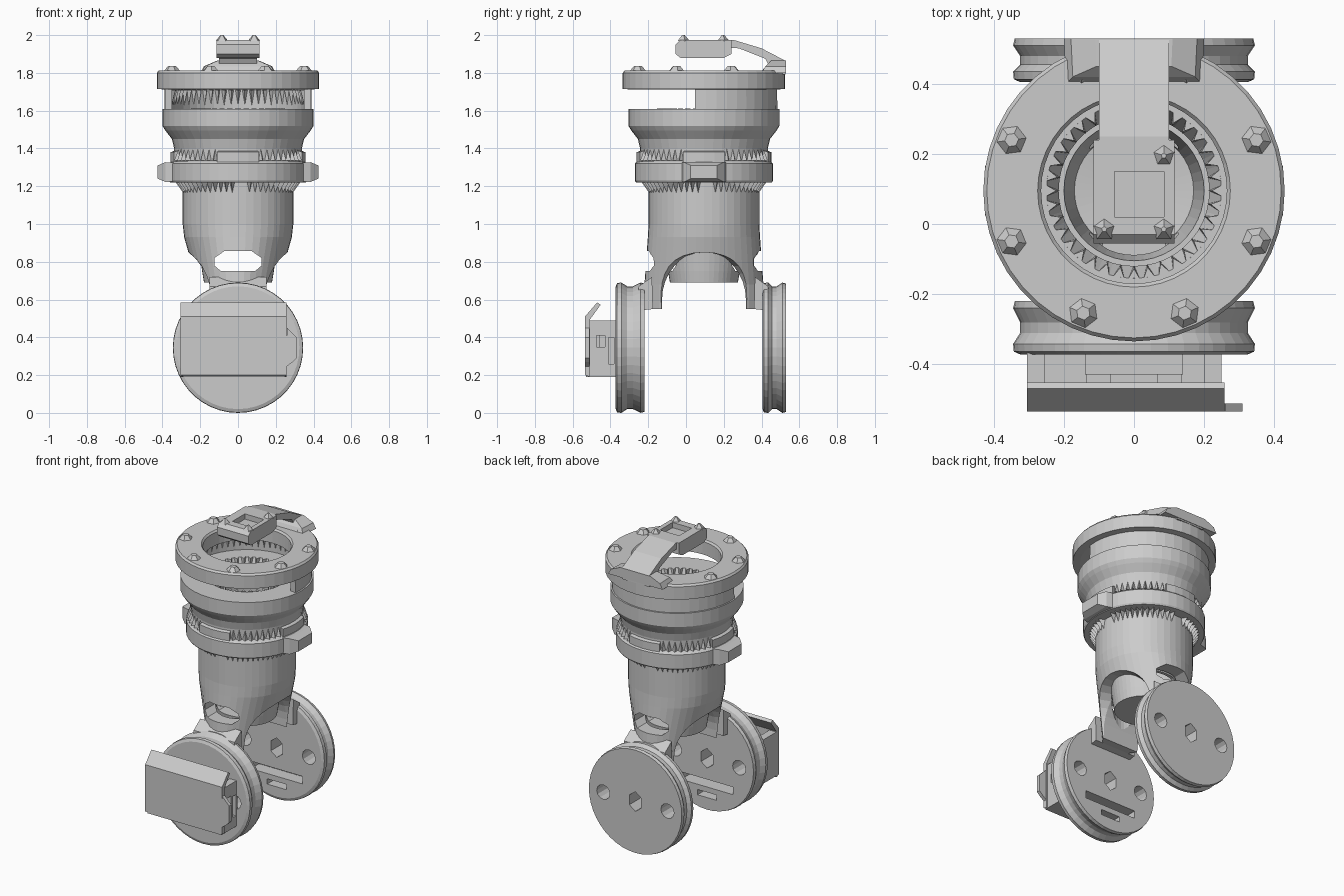
import bpy, bmesh
from math import sin, cos, pi, radians
from mathutils import Matrix, Vector

if "Cube" in bpy.data.objects:
    bpy.data.objects.remove(bpy.data.objects["Cube"])

CY = 0.095      # y of the vertical tube axis
DZ = 0.345      # height of the disc centres
SEG = 44


def make(name, bm, cutter=False):
    bmesh.ops.recalc_face_normals(bm, faces=bm.faces)
    me = bpy.data.meshes.new(name)
    bm.to_mesh(me)
    bm.free()
    ob = bpy.data.objects.new(name, me)
    bpy.context.collection.objects.link(ob)
    ob.hide_render = cutter
    return ob


def bridge(bm, loops, wrap):
    """Quads between successive loops; either wrap the loop list or cap both ends."""
    n, m = len(loops[0]), len(loops)
    for k in range(m if wrap else m - 1):
        a, b = loops[k], loops[(k + 1) % m]
        for i in range(n):
            j = (i + 1) % n
            bm.faces.new((a[i], a[j], b[j], b[i]))
    if not wrap:
        bm.faces.new(loops[0])
        bm.faces.new(loops[-1])


def lathe(name, rings, wrap=True, a0=0, a1=360, matrix=None, cutter=False):
    """Revolve (rx, ry, z) rings around z; a partial sweep gets end caps."""
    bm = bmesh.new()
    full = a1 - a0 >= 360
    n = SEG if full else int(SEG * (a1 - a0) / 360) + 1
    angs = [radians(a0 + (a1 - a0) * i / (n if full else n - 1)) for i in range(n)]
    if full:
        bridge(bm, [[bm.verts.new((rx * cos(a), ry * sin(a), z)) for a in angs]
                    for rx, ry, z in rings], wrap)
    else:
        bridge(bm, [[bm.verts.new((rx * cos(a), ry * sin(a), z)) for rx, ry, z in rings]
                    for a in angs], False)
    bm.transform(matrix or Matrix.Translation((0, CY, 0)))
    return make(name, bm, cutter)


def circ(pts):
    return [(r, r, z) for r, z in pts]


def extrude_x(name, poly, x0, x1, cutter=False):
    bm = bmesh.new()
    bridge(bm, [[bm.verts.new((x, y, z)) for y, z in poly] for x in (x0, x1)], False)
    return make(name, bm, cutter)


def extrude_y(name, poly, y0, y1, cutter=False):
    bm = bmesh.new()
    bridge(bm, [[bm.verts.new((x, y, z)) for x, z in poly] for y in (y0, y1)], False)
    return make(name, bm, cutter)


def box(name, x0, x1, y0, y1, z0, z1, cutter=False):
    return extrude_x(name, [(y0, z0), (y1, z0), (y1, z1), (y0, z1)], x0, x1, cutter)


def cut(ob, cutters):
    for c in cutters:
        m = ob.modifiers.new("cut", 'BOOLEAN')
        m.operation, m.solver, m.object = 'DIFFERENCE', 'EXACT', c
        bpy.context.view_layer.objects.active = ob
        bpy.ops.object.modifier_apply(modifier=m.name)


def drop(cutters):
    for c in cutters:
        bpy.data.objects.remove(c)


def oval(cx, cz, rx, rz, n=12, start=0):
    return [(cx + rx * cos(start + 2 * pi * i / n), cz + rz * sin(start + 2 * pi * i / n))
            for i in range(n)]


def teeth(name, angles, width, base_r, tip_r, z_base, z_tip, r_end):
    """Row of small pointed ridges: root line at base_r, crest at tip_r, ending at z_tip."""
    bm = bmesh.new()
    for a in angles:
        p = lambda da, r, z: bm.verts.new((r * cos(radians(a + da)), CY + r * sin(radians(a + da)), z))
        v = [p(-width, base_r, z_base), p(width, base_r, z_base),
             p(0, tip_r, z_base), p(0, r_end, z_tip)]
        for f in ((0, 1, 2), (0, 1, 3), (1, 2, 3), (0, 2, 3)):
            bm.faces.new([v[i] for i in f])
    return make(name, bm)


# Main tube: fork skirt, neck, collar, flare and shelf in one hollow section
tube = lathe("main_tube", [
    (.19, .315, .55), (.215, .315, .68), (.285, .297, .93), (.293, .293, 1.0)] + circ([
        (.293, 1.22), (.36, 1.22), (.366, 1.23), (.366, 1.32), (.355, 1.33), (.338, 1.335),
        (.338, 1.40), (.35, 1.45), (.385, 1.495), (.40, 1.52), (.40, 1.61), (.25, 1.61),
        (.215, 1.53), (.215, .97)]) + [(.17, .22, .75), (.13, .21, .55)])
cup = lathe("inner_cup", circ([(.01, .69), (.18, .69), (.19, .75), (.218, .98), (.20, .98),
                               (.17, .76), (.01, .74)]))

# Flared arch running sideways through the skirt, and oval windows front and back
bm = bmesh.new()
arch = []
for x, h in ((-.34, .36), (-.24, .29), (-.13, .222), (.13, .222), (.24, .29), (.34, .36)):
    pts = [(-h, .4)] + [(-h * cos(pi * i / 16), .60 + .25 * sin(pi * i / 16)) for i in range(17)] + [(h, .4)]
    arch.append([bm.verts.new((x, CY + y, z)) for y, z in pts])
bridge(bm, arch, False)
tunnel = make("arch_cutter", bm, True)
window = extrude_y("window_cutter", [(-.125, .78), (-.09, .75), (.09, .75), (.125, .78), (.125, .82),
                                     (.07, .858), (-.07, .858), (-.125, .82)], -.5, .7, True)
cut(tube, [tunnel, window])
cut(cup, [window])
drop([tunnel, window])

# Head ring, and the wall that carries it around the back half
lathe("head_ring", circ([(.385, 1.712), (.43, 1.715), (.43, 1.80), (.42, 1.812), (.275, 1.812),
                         (.265, 1.80), (.265, 1.715)]))
lathe("back_wall", circ([(.352, 1.605), (.39, 1.605), (.388, 1.72), (.352, 1.72)]), a0=-7, a1=187)

# Faceted studs on the ring
bm = bmesh.new()
for k in range(8):
    a = radians(22.5 + 45 * k)
    m = Matrix.Translation((.378 * cos(a), CY + .378 * sin(a), 1.82)) @ Matrix.Rotation(a, 4, 'Z')
    bmesh.ops.create_cone(bm, cap_ends=True, segments=6, radius1=.05, radius2=.02, depth=.034, matrix=m)
make("ring_studs", bm)

# Ridge rows
clusters = [45 + 90 * k + d for k in range(4) for d in range(-24, 25, 6)]
teeth("upper_ridges", clusters, 2.8, .334, .362, 1.335, 1.40, .336)
teeth("lower_ridges", [c + d for c in range(0, 360, 6) for d in (0,) if c % 90 > 6], 2.8, .29, .335, 1.225, 1.165, .292)
teeth("wall_ridges", range(0, 181, 6), 2.6, .355, .33, 1.71, 1.62, .354)
teeth("shelf_ridges", range(0, 360, 10), 3.5, .25, .222, 1.612, 1.53, .213)

# Collar lugs left and right, small blocks above the collar on four sides
for s, side in ((-1, "left"), (1, "right")):
    bm = bmesh.new()
    bridge(bm, [[bm.verts.new((s * x, CY + y, z)) for y, z in
                 ((-h, 1.275 - v), (h, 1.275 - v), (h, 1.275 + v), (-h, 1.275 + v))]
                for x, h, v in ((.33, .12, .05), (.385, .105, .052), (.425, .07, .035))], False)
    make(side + "_collar_lug", bm)
for k in range(4):
    lathe("collar_block_%d" % k, circ([(.33, 1.325), (.357, 1.325), (.357, 1.38), (.33, 1.39)]),
          a0=90 * k - 18, a1=90 * k + 18)

# Two mounting discs with grooved rims and matching holes
hole_shapes = [oval(0, DZ, .05, .065, 6, pi / 6), oval(-.235, DZ, .048, .048), oval(.235, DZ, .048, .048),
               [(-.19, .155), (.19, .155), (.19, .205), (-.19, .205)],
               [(-.07, .085), (.07, .085), (.07, .12), (-.07, .12)]]
for name, y0, y1 in (("front_disc", -.372, -.22), ("back_disc", .405, .53)):
    d = y1 - y0
    turn = Matrix.Translation((0, y0, DZ)) @ Matrix.Rotation(-pi / 2, 4, 'X')
    disc = lathe(name, circ([(.325, 0), (.343, .008), (.345, .03), (.325, d * .4), (.325, d * .6),
                             (.345, d - .02), (.34, d)]), wrap=False, matrix=turn)
    holes = [extrude_y("hole_cutter", s, y0 - .1 if i < 3 else y0 + (.04 if y0 < 0 else -.1),
                       y1 + .1 if i < 3 or y0 < 0 else y1 - .04, True) for i, s in enumerate(hole_shapes)]
    cut(disc, holes)
    drop(holes)
    # bridge piece tying the disc to the fork leg
    near = y1 if y0 < 0 else y0
    inward = 1 if y0 < 0 else -1
    extrude_x(name + "_bridge", [(near - inward * .04, .54), (near + inward * .045, .55),
                                 (near + inward * .04, .72), (near - inward * .03, .67)], -.15, .15)

# Front clip: bent cover plate, side tab, shelf, cheeks and central block
extrude_x("clip_plate", [(-.51, .19), (-.535, .20), (-.535, .51), (-.47, .585), (-.452, .572),
                         (-.508, .495)], -.305, .258)
extrude_y("clip_tab", [(.25, .24), (.29, .27), (.31, .29), (.31, .40), (.26, .45)], -.535, -.512)
box("clip_shelf", -.29, .25, -.53, -.362, .19, .215)
box("clip_left_cheek", -.305, -.255, -.52, -.362, .20, .49)
cheek = box("clip_right_cheek", .20, .25, -.52, -.362, .20, .49)
notches = [box("notch_cutter", .1, .3, -.475, -.43, .35, .41, True),
           box("notch_cutter", .1, .3, -.41, -.38, .26, .40, True)]
cut(cheek, notches)
drop(notches)
box("clip_core", -.14, .14, -.43, -.362, .24, .48)
for s in (-1, 1):
    box("clip_core_rib", s * .10 - .035, s * .10 + .035, -.46, -.36, .22, .44)

# Top strap with its wide foot and hooked head
extrude_x("strap", [(.20, 1.935), (.20, 1.975), (.25, 1.975), (.40, 1.93), (.525, 1.865), (.527, 1.79),
                    (.46, 1.80), (.42, 1.875), (.28, 1.93)], -.10, .10)
bm = bmesh.new()
bridge(bm, [[bm.verts.new((x, y, z)) for x, y in ((-w, .53), (w, .53), (w * .97, f), (-w * .97, f))]
            for z, w, f in ((1.80, .20, .40), (1.835, .18, .42), (1.865, .11, .45))], False)
make("strap_foot", bm)
head = extrude_x("strap_head", [(-.055, 1.90), (-.03, 1.88), (.20, 1.88), (.24, 1.90), (.24, 1.975),
                                (-.03, 1.975), (-.055, 1.95)], -.115, .115)
recess = [extrude_x("recess_cutter", [(.02, 1.94), (.15, 1.94), (.15, 2.1), (.02, 2.1)], -.055, .085, True)]
cut(head, recess)
drop(recess)
bm = bmesh.new()
for x, y in ((-.085, -.015), (.085, -.015), (.085, .195)):
    bmesh.ops.create_cone(bm, cap_ends=True, segments=5, radius1=.034, radius2=.008, depth=.03,
                          matrix=Matrix.Translation((x, y, 1.985)))
make("head_nubs", bm)
